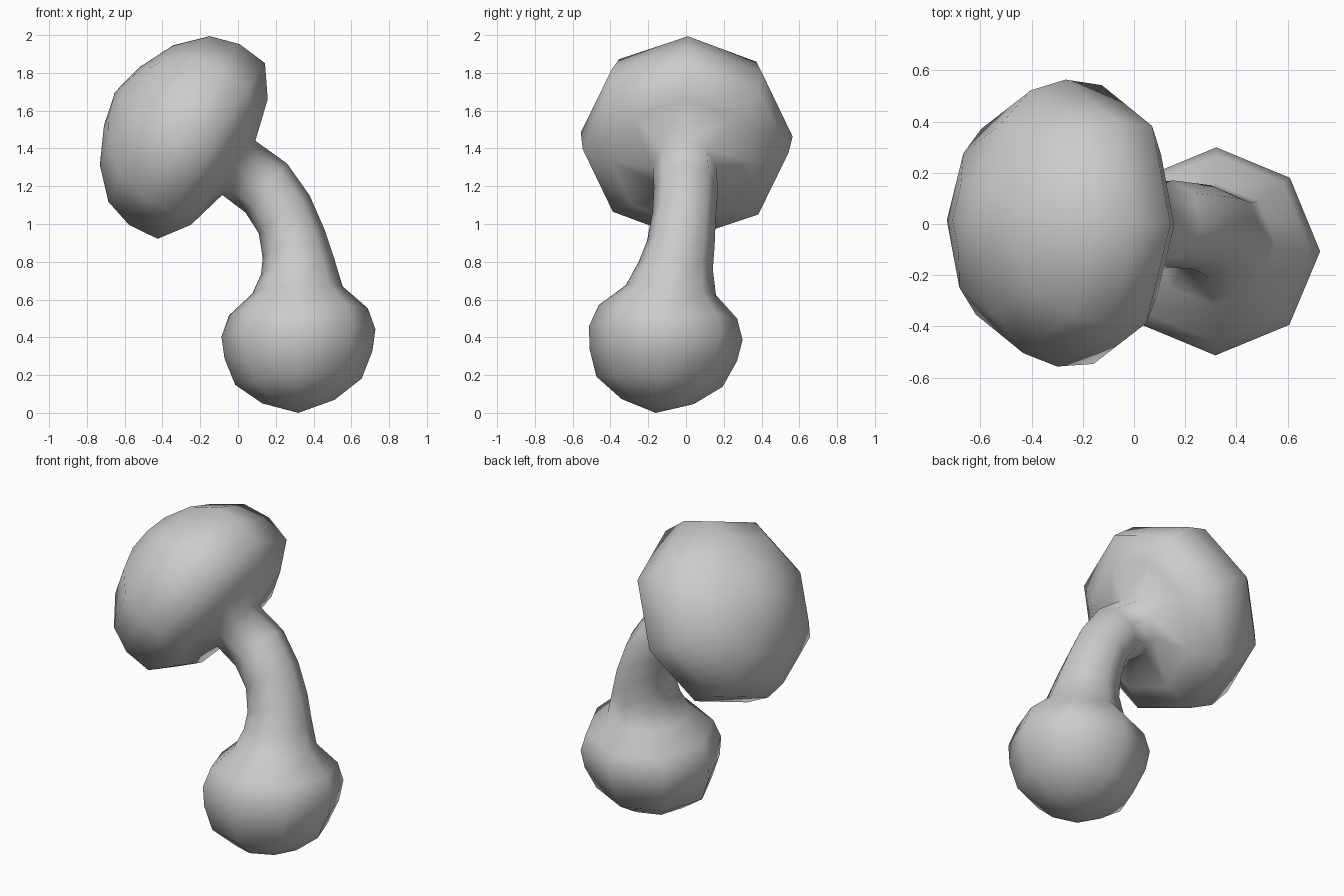
import bpy, bmesh
from math import cos, sin, tau
from mathutils import Vector

if "Cube" in bpy.data.objects:
    bpy.data.objects.remove(bpy.data.objects["Cube"])

SIDES = 8

# Bulb and bent stem: centre x, y, z, radius, ring normal slope in x and y
stem = [
    (.32, -.150, .060, .192, -.05, .07),
    (.32, -.140, .165, .335, -.05, .08),
    (.32, -.120, .307, .392, -.05, .08),
    (.32, -.107, .423, .408, -.05, .09),
    (.32, -.095, .535, .368, -.05, .10),
    (.315, -.080, .650, .240, -.08, .11),
    (.315, -.055, .778, .198, -.23, .10),
    (.295, -.028, .895, .180, -.45, .08),
    (.245, -.010, 1.05, .168, -.74, .07),
    (.150, 0, 1.19, .170, -1.18, .07),
]
rings = [(Vector(s[:3]), s[3], Vector((s[4], s[5], 1)).normalized()) for s in stem]

# Cap: distance along the tilted axis, radius
cap = [(-.005, .168), (.054, .390), (.166, .545), (.333, .561),
       (.490, .514), (.631, .371), (.722, .180)]
base = Vector((0, -.008, 1.3))
axis = Vector((-1.635, .067, 1)).normalized()
rings += [(base + axis * d, r, axis) for d, r in cap]

# Loft one continuous skin from bulb to cap
bm = bmesh.new()
loops = []
for centre, radius, n in rings:
    v = (Vector((0, 1, 0)) - n * n.y).normalized()
    u = v.cross(n)
    loops.append([bm.verts.new(centre + radius * (u * cos(tau * i / SIDES) + v * sin(tau * i / SIDES)))
                  for i in range(SIDES)])
bottom = bm.verts.new((.32, -.16, 0))
tip = bm.verts.new(base + axis * .764)
for i in range(SIDES):
    j = (i + 1) % SIDES
    for a, b in zip(loops, loops[1:]):
        bm.faces.new((a[i], a[j], b[j], b[i]))
    bm.faces.new((bottom, loops[0][j], loops[0][i]))
    bm.faces.new((tip, loops[-1][i], loops[-1][j]))
bmesh.ops.recalc_face_normals(bm, faces=bm.faces)
for f in bm.faces:
    f.smooth = True

mesh = bpy.data.meshes.new("mushroom")
bm.to_mesh(mesh)
bm.free()
bpy.context.collection.objects.link(bpy.data.objects.new("mushroom", mesh))
